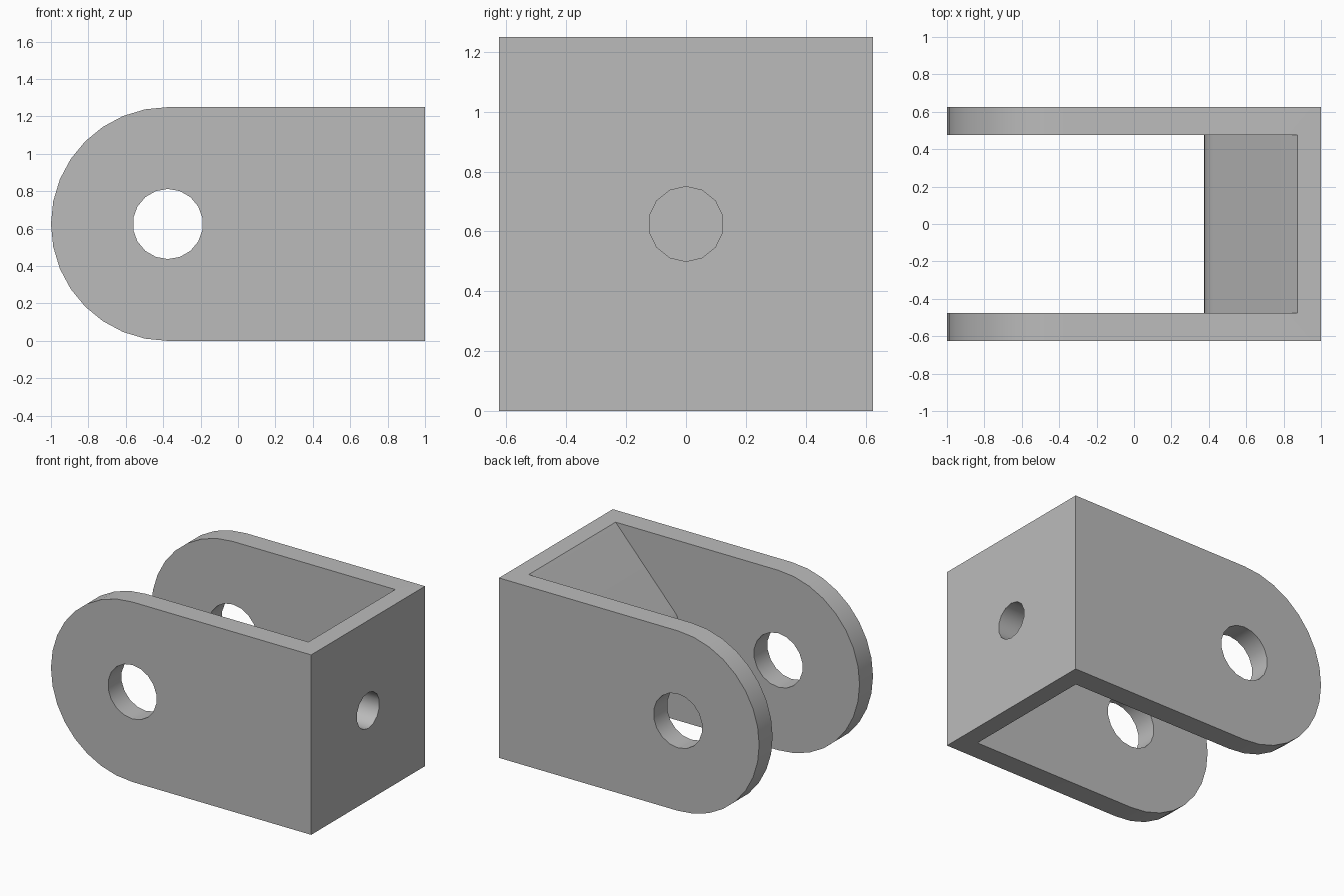
import bpy, bmesh
from math import pi, sin, cos, atan2, asin, hypot
from mathutils import Vector

cube = bpy.data.objects.get("Cube")
if cube:
    bpy.data.objects.remove(cube, do_unlink=True)

WIDTH, HEIGHT = 1.25, 1.25
MID = HEIGHT / 2
EYE_X = -0.375                       # centre of rounded cheeks and pin holes
INNER_X, INNER_Y = 0.875, 0.477      # inside of end plate and cheeks
NOSE_X, NOSE_R = 0.5625, 0.1875      # rounded nose of the wedge web

grey = bpy.data.materials.new("plain_grey")
grey.use_nodes = True
grey.diffuse_color = (0.5, 0.5, 0.5, 1)
grey.node_tree.nodes["Principled BSDF"].inputs["Base Color"].default_value = (0.5, 0.5, 0.5, 1)


def arc(cx, cz, r, start, end, steps):
    angles = [start + (end - start) * i / steps for i in range(steps + 1)]
    return [(cx + r * cos(a), cz + r * sin(a)) for a in angles]


def prism(name, outline, place, depth):
    """Extrude a 2D outline, placed in space by a function, along a vector."""
    bm = bmesh.new()
    face = bm.faces.new([bm.verts.new(place(u, v)) for u, v in outline])
    extruded = bmesh.ops.extrude_face_region(bm, geom=[face])["geom"]
    bmesh.ops.translate(bm, vec=Vector(depth),
                        verts=[g for g in extruded if isinstance(g, bmesh.types.BMVert)])
    bmesh.ops.recalc_face_normals(bm, faces=bm.faces)
    mesh = bpy.data.meshes.new(name)
    bm.to_mesh(mesh)
    bm.free()
    mesh.materials.append(grey)
    obj = bpy.data.objects.new(name, mesh)
    bpy.context.collection.objects.link(obj)
    return obj


def across(name, outline, half):
    return prism(name, outline, lambda x, z: (x, -half, z), (0, 2 * half, 0))


# Solid block with a rounded end
body = across("clevis_bracket",
              [(1, 0), (1, HEIGHT)] + arc(EYE_X, MID, MID, pi / 2, 3 * pi / 2, 16),
              WIDTH / 2)

# Pocket between the cheeks, leaving a wedge web with a rounded nose
reach = hypot(INNER_X - NOSE_X, MID)
slope = atan2(MID, INNER_X - NOSE_X) - asin(NOSE_R / reach)
tangent = slope + pi / 2
nose = arc(NOSE_X, MID, NOSE_R, tangent, 2 * pi - tangent, 10)
pocket = across("pocket_cutter",
                [(INNER_X, HEIGHT)] + nose + [(INNER_X, 0), (INNER_X, -0.2), (-1.2, -0.2),
                                              (-1.2, HEIGHT + 0.2), (INNER_X, HEIGHT + 0.2)],
                INNER_Y)

# Pin hole through both cheeks
pin_hole = across("pin_hole_cutter",
                  arc(EYE_X, MID, 0.1875, pi / 2, 5 * pi / 2, 18)[:-1], 1)

# Blind hole in the end plate
rod_hole = prism("rod_hole_cutter",
                 arc(0, MID, 0.125, pi / 2, 5 * pi / 2, 14)[:-1],
                 lambda y, z: (NOSE_X, y, z), (0.6, 0, 0))

bpy.context.view_layer.objects.active = body
body.select_set(True)
for cutter in (pocket, pin_hole, rod_hole):
    cutter.hide_render = True
    cut = body.modifiers.new(cutter.name, "BOOLEAN")
    cut.operation = "DIFFERENCE"
    cut.solver = "EXACT"
    cut.object = cutter
    bpy.ops.object.modifier_apply(modifier=cut.name)
    bpy.data.objects.remove(cutter, do_unlink=True)

bpy.ops.object.shade_smooth_by_angle(angle=pi / 6)
